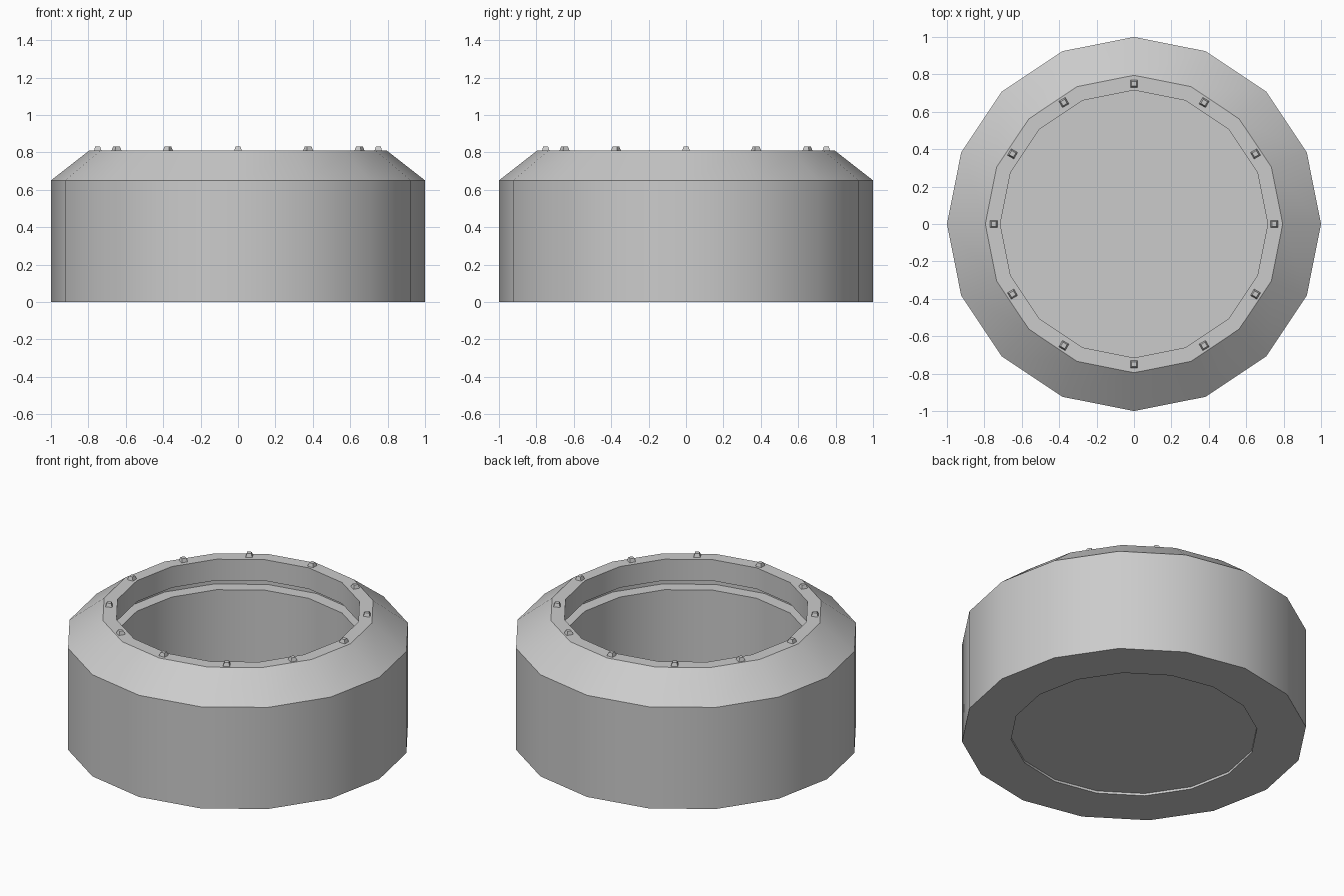
import bpy, bmesh, math
from mathutils import Matrix, Vector

old = bpy.data.objects.get("Cube")
if old:
    bpy.data.objects.remove(old, do_unlink=True)

SIDES = 16
BOLTS = 12
RIM_Z = 0.81
OPENING = 0.715

grey = bpy.data.materials.new("light_grey")
grey.use_nodes = True
colour = (0.6, 0.6, 0.6, 1)
grey.diffuse_color = colour
grey.node_tree.nodes["Principled BSDF"].inputs["Base Color"].default_value = colour


def finish(name, bm):
    """Turn a bmesh into a smooth-shaded object with sharp edges kept."""
    bmesh.ops.recalc_face_normals(bm, faces=bm.faces)
    mesh = bpy.data.meshes.new(name)
    bm.to_mesh(mesh)
    bm.free()
    mesh.materials.append(grey)
    obj = bpy.data.objects.new(name, mesh)
    bpy.context.collection.objects.link(obj)
    bpy.ops.object.select_all(action="DESELECT")
    obj.select_set(True)
    bpy.context.view_layer.objects.active = obj
    bpy.ops.object.shade_smooth_by_angle(angle=math.radians(30))
    return obj


def lathe(name, profile):
    """Revolve a closed (radius, z) profile into a ring."""
    bm = bmesh.new()
    rings = []
    for r, z in profile:
        rings.append([bm.verts.new((r * math.cos(a), r * math.sin(a), z))
                      for a in (math.tau * i / SIDES for i in range(SIDES))])
    for low, high in zip(rings, rings[1:] + rings[:1]):
        for i in range(SIDES):
            j = (i + 1) % SIDES
            bm.faces.new((low[i], low[j], high[j], high[i]))
    return finish(name, bm)


# Body: outer wall, sloped shoulder, flat rim, inner wall with a groove
lathe("ring_body", [
    (OPENING, 0), (1, 0), (1, 0.65), (0.795, RIM_Z), (OPENING, RIM_Z),
    (OPENING, 0.675), (0.795, 0.675), (0.795, 0.615), (OPENING, 0.615),
])

# Floor: thin disc recessed a little above the underside
bm = bmesh.new()
bmesh.ops.create_cone(bm, cap_ends=True, segments=SIDES, radius1=OPENING,
                      radius2=OPENING, depth=0.01,
                      matrix=Matrix.Translation((0, 0, 0.02)))
# Align the disc corners with the body corners
first = max(bm.verts, key=lambda v: v.co.x).co
turn = -math.atan2(first.y, first.x)
bmesh.ops.rotate(bm, verts=bm.verts, cent=(0, 0, 0), matrix=Matrix.Rotation(turn, 3, "Z"))
finish("floor", bm)

# Bolts: small tapered square studs around the rim
bm = bmesh.new()
for i in range(BOLTS):
    place = (Matrix.Rotation(math.tau * i / BOLTS, 4, "Z")
             @ Matrix.Translation(Vector((0.75, 0, RIM_Z + 0.011)))
             @ Matrix.Rotation(math.pi / 4, 4, "Z"))
    bmesh.ops.create_cone(bm, cap_ends=True, segments=4, radius1=0.028,
                          radius2=0.018, depth=0.022, matrix=place)
finish("rim_bolts", bm)
